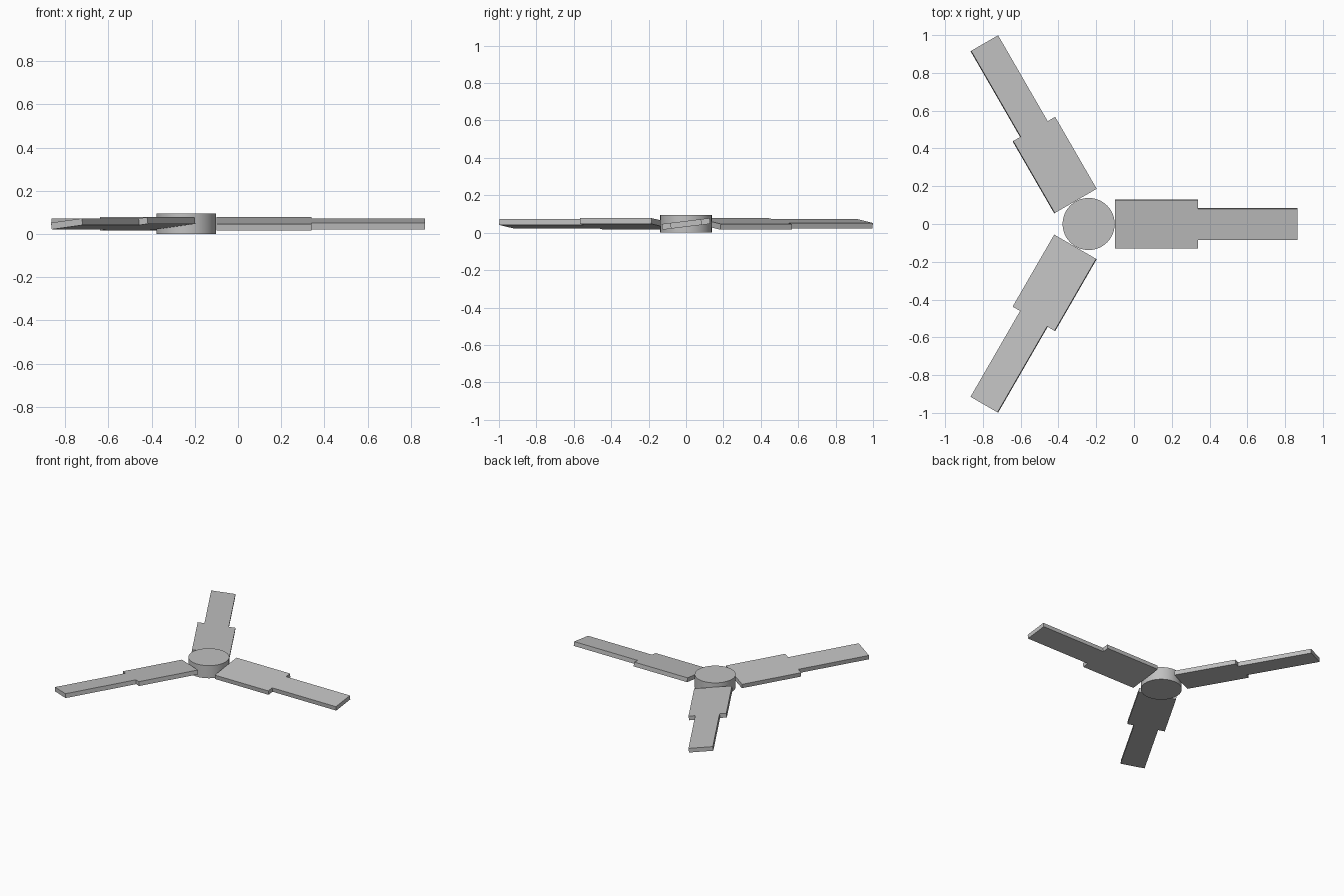
import bpy
import bmesh
import math
from mathutils import Matrix, Vector

cube = bpy.data.objects.get("Cube")
if cube:
    bpy.data.objects.remove(cube, do_unlink=True)

CENTRE = Vector((-0.24, 0, 0.047))
PITCH = math.radians(7)
THICKNESS = 0.031

grey = bpy.data.materials.new("plain grey")
grey.use_nodes = True
colour = (0.53, 0.53, 0.53, 1)
grey.diffuse_color = colour
grey.node_tree.nodes["Principled BSDF"].inputs["Base Color"].default_value = colour

# Round hub
bpy.ops.mesh.primitive_cylinder_add(vertices=48, radius=0.138, depth=0.094, location=CENTRE)
hub = bpy.context.object
hub.name = "hub"
hub.data.materials.append(grey)
bpy.ops.object.shade_smooth_by_angle(angle=math.radians(30))


def make_blade(name, turn):
    """Stepped flat plate, pitched about its length, then turned about the hub."""
    half = [(0.14, 0.129), (0.58, 0.129), (0.58, 0.083), (1.105, 0.083)]
    outline = [(x, -y) for x, y in half] + [(x, y) for x, y in reversed(half)]
    bm = bmesh.new()
    face = bm.faces.new([bm.verts.new((x, y, -THICKNESS / 2)) for x, y in outline])
    result = bmesh.ops.extrude_face_region(bm, geom=[face])
    top = [v for v in result["geom"] if isinstance(v, bmesh.types.BMVert)]
    bmesh.ops.translate(bm, verts=top, vec=(0, 0, THICKNESS))
    bmesh.ops.recalc_face_normals(bm, faces=bm.faces)
    mesh = bpy.data.meshes.new(name)
    bm.to_mesh(mesh)
    bm.free()
    mesh.materials.append(grey)
    blade = bpy.data.objects.new(name, mesh)
    bpy.context.collection.objects.link(blade)
    blade.matrix_world = (Matrix.Translation(CENTRE) @ Matrix.Rotation(turn, 4, "Z")
                          @ Matrix.Rotation(PITCH, 4, "X"))


# Three blades evenly spaced around the hub
for i, side in enumerate(("left", "back", "front")):
    make_blade(side + "_blade", i * math.tau / 3)
